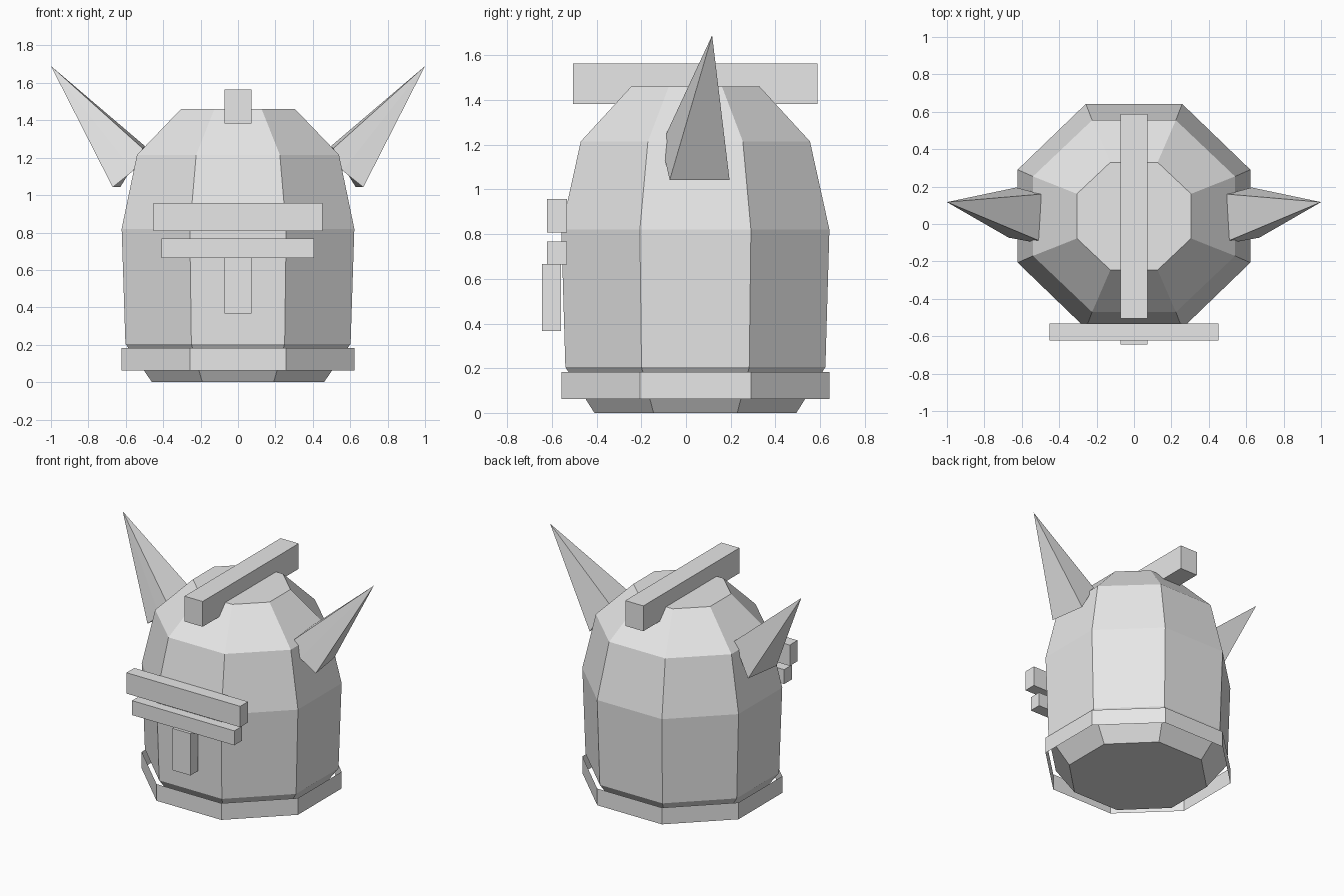
import bpy, bmesh, math

if "Cube" in bpy.data.objects:
    bpy.data.objects.remove(bpy.data.objects["Cube"])

grey = bpy.data.materials.new("light_grey")
grey.diffuse_color = (0.8, 0.8, 0.8, 1)
grey.use_nodes = True
grey.node_tree.nodes["Principled BSDF"].inputs["Base Color"].default_value = grey.diffuse_color
CY = 0.042  # depth centre of the shell


def make(name, verts, faces):
    mesh = bpy.data.meshes.new(name)
    mesh.from_pydata(verts, [], faces)
    mesh.materials.append(grey)
    obj = bpy.data.objects.new(name, mesh)
    bpy.context.collection.objects.link(obj)
    return obj


def fix_normals(obj):
    bm = bmesh.new()
    bm.from_mesh(obj.data)
    bmesh.ops.recalc_face_normals(bm, faces=bm.faces)
    bm.to_mesh(obj.data)
    bm.free()


def lathe8(name, rings, capped):
    """Eight-sided shell from rings of (half width, half depth, z)."""
    verts, faces = [], []
    for hx, hy, z in rings:
        for i in range(8):
            a = math.radians(22.5 + 45 * i)
            k = 1 / math.cos(math.radians(22.5))
            verts.append((hx * k * math.cos(a), CY + hy * k * math.sin(a), z))
    for r in range(len(rings) - 1):
        for i in range(8):
            j = (i + 1) % 8
            faces.append((r * 8 + i, r * 8 + j, r * 8 + 8 + j, r * 8 + 8 + i))
    if capped:
        n = len(verts)
        faces += [tuple(range(7, -1, -1)), tuple(range(n - 8, n))]
    return make(name, verts, faces)


def box(name, x0, x1, y0, y1, z0, z1):
    verts = [(x, y, z) for x in (x0, x1) for y in (y0, y1) for z in (z0, z1)]
    faces = [(0, 1, 3, 2), (4, 6, 7, 5), (0, 4, 5, 1),
             (2, 3, 7, 6), (0, 2, 6, 4), (1, 5, 7, 3)]
    fix_normals(make(name, verts, faces))


# Faceted helmet shell
lathe8("helmet_shell", [(0.46, 0.452, 0), (0.602, 0.582, 0.205), (0.622, 0.6, 0.82),
                        (0.54, 0.513, 1.215), (0.305, 0.288, 1.46)], True)

# Open rim band around the lower edge
lathe8("rim_band", [(0.622, 0.6, 0.063), (0.622, 0.6, 0.183)], False)

# Crest, visor bars and nose guard
box("crest", -0.072, 0.072, -0.505, 0.588, 1.383, 1.565)
box("upper_visor_bar", -0.453, 0.453, -0.622, -0.533, 0.807, 0.957)
box("lower_visor_bar", -0.408, 0.406, -0.622, -0.533, 0.664, 0.768)
box("nose_guard", -0.072, 0.072, -0.644, -0.56, 0.366, 0.667)

# Horns: pyramids on a slanted five-sided base
base = [(0.495, 0.16, 1.26), (0.51, -0.088, 1.25), (0.56, -0.093, 1.13),
        (0.67, -0.073, 1.042), (0.63, 0.195, 1.042)]
tip = (1.0, 0.117, 1.69)
for side, s in (("left", -1), ("right", 1)):
    verts = [(s * x, y, z) for x, y, z in base + [tip]]
    faces = [(i, (i + 1) % 5, 5) for i in range(5)] + [(4, 3, 2, 1, 0)]
    fix_normals(make(side + "_horn", verts, faces))
